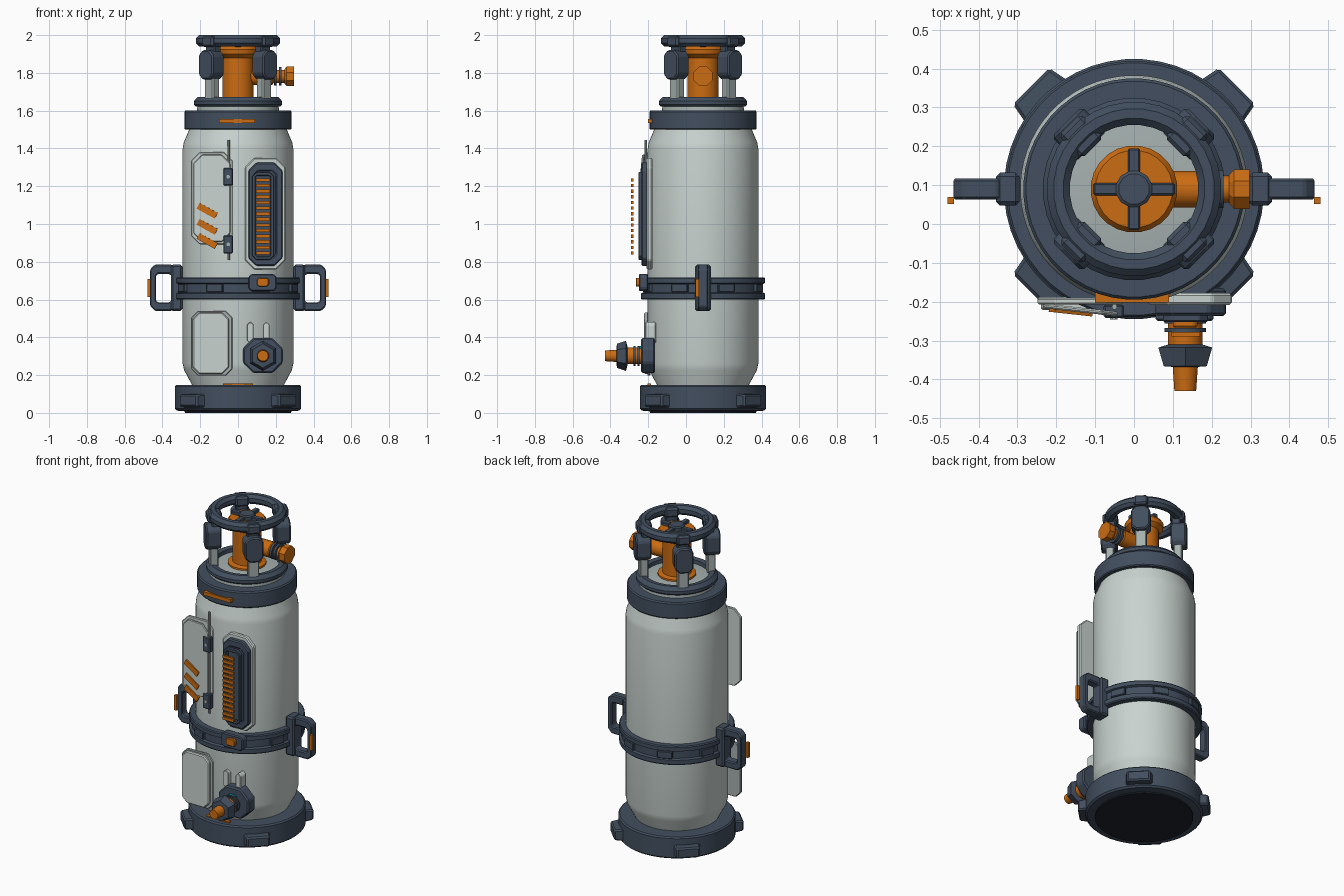
import bpy, bmesh, math
from mathutils import Matrix, Vector

if "Cube" in bpy.data.objects:
    bpy.data.objects.remove(bpy.data.objects["Cube"])

CY = 0.09  # the tank axis sits slightly behind the origin


def material(name, rgb):
    m = bpy.data.materials.new(name)
    m.diffuse_color = (*rgb, 1)
    m.use_nodes = True
    m.node_tree.nodes["Principled BSDF"].inputs["Base Color"].default_value = m.diffuse_color
    return m


PALE = material("pale_paint", (0.58, 0.65, 0.62))
GREY = material("grey_metal", (0.38, 0.44, 0.43))
DARK = material("dark_metal", (0.055, 0.078, 0.115))
BLACK = material("black_rubber", (0.012, 0.016, 0.025))
ORANGE = material("orange_paint", (0.60, 0.15, 0.006))
TEAL = material("teal_light", (0.0, 0.3, 0.35))


def finish(name, verts, faces, mat, matrix=Matrix(), bevel=0, smooth=False):
    me = bpy.data.meshes.new(name)
    me.from_pydata(verts, [], faces)
    me.transform(matrix)
    bm = bmesh.new()
    bm.from_mesh(me)
    bmesh.ops.recalc_face_normals(bm, faces=bm.faces)
    bm.to_mesh(me)
    bm.free()
    me.materials.append(mat)
    ob = bpy.data.objects.new(name, me)
    bpy.context.collection.objects.link(ob)
    if bevel:
        mod = ob.modifiers.new("bevel", 'BEVEL')
        mod.width, mod.segments = bevel, 1
    if smooth:
        bpy.ops.object.select_all(action='DESELECT')
        ob.select_set(True)
        bpy.context.view_layer.objects.active = ob
        bpy.ops.object.shade_smooth_by_angle(angle=math.radians(30))
    return ob


def lathe(name, profile, mat, segs=48, matrix=None, closed=False, smooth=True):
    """Revolve (radius, height) points; open profiles get end caps."""
    verts = [(r * math.cos(a), r * math.sin(a), z) for r, z in profile
             for a in (2 * math.pi * (i + 0.5) / segs for i in range(segs))]
    n = len(profile)
    faces = []
    for k in range(n if closed else n - 1):
        a, b = k * segs, ((k + 1) % n) * segs
        faces += [(a + i, a + (i + 1) % segs, b + (i + 1) % segs, b + i) for i in range(segs)]
    if not closed:
        faces += [tuple(range(segs)), tuple(range((n - 1) * segs, n * segs))]
    return finish(name, verts, faces, mat, matrix or Matrix.Translation((0, CY, 0)), smooth=smooth)


def torus(name, major, minor, z, mat, sides=8):
    prof = [(major + minor * math.cos(t), z + minor * math.sin(t))
            for t in (2 * math.pi * (i + 0.5) / sides for i in range(sides))]
    return lathe(name, prof, mat, 32, closed=True)


def box(name, c, size, mat, rot=Matrix(), bevel=0.0, taper=1.0):
    """Box centred at c; taper shrinks its +x end in y and z."""
    x, y, z = (s / 2 for s in size)
    v = [(sx * x, sy * y * (taper if sx > 0 else 1), sz * z * (taper if sx > 0 else 1))
         for sx in (-1, 1) for sy in (-1, 1) for sz in (-1, 1)]
    f = [(0, 1, 3, 2), (4, 6, 7, 5), (0, 4, 5, 1), (2, 3, 7, 6), (0, 2, 6, 4), (1, 5, 7, 3)]
    return finish(name, v, f, mat, Matrix.Translation(c) @ rot, bevel)


def outline(b, ch):
    x0, x1, z0, z1 = b
    return [(x0 + ch, z0), (x1 - ch, z0), (x1, z0 + ch), (x1, z1 - ch),
            (x1 - ch, z1), (x0 + ch, z1), (x0, z1 - ch), (x0, z0 + ch)]


def plate(name, bounds, ch, y0, y1, mat, bevel=0.006, hole=None, hole_ch=0.01, matrix=Matrix()):
    """Chamfered plate in the xz plane from y0 to y1, optionally with a hole."""
    loops = [[(x, y, z) for x, z in outline(bounds, ch)] for y in (y0, y1)]
    if hole:
        loops += [[(x, y, z) for x, z in outline(hole, hole_ch)] for y in (y1, y0)]
    n = len(loops)
    faces = []
    for k in range(n if hole else 1):
        a, b = k * 8, ((k + 1) % n) * 8
        faces += [(a + i, a + (i + 1) % 8, b + (i + 1) % 8, b + i) for i in range(8)]
    if not hole:
        faces += [tuple(range(8)), tuple(range(8, 16))]
    return finish(name, sum(loops, []), faces, mat, matrix, bevel)


def rot_z(a):
    return Matrix.Rotation(a, 4, 'Z')


def polar(a, r, z):
    return Vector((r * math.cos(a), CY + r * math.sin(a), z))


DIAGONALS = [math.pi / 4 + i * math.pi / 2 for i in range(4)]

# Tank body, base and collars
lathe("tank_body", [(0.24, 0.13), (0.245, 0.15), (0.285, 0.225), (0.293, 0.26), (0.293, 1.4),
                    (0.288, 1.43), (0.255, 1.51), (0.25, 1.54)], PALE, 64)
lathe("base_ring", [(0.28, 0.008), (0.325, 0.012), (0.335, 0.022), (0.335, 0.14), (0.327, 0.148),
                    (0.23, 0.148)], DARK)
lathe("base_underside", [(0.28, 0.0), (0.28, 0.012)], BLACK)
lathe("upper_collar", [(0.25, 1.5), (0.28, 1.5), (0.285, 1.506), (0.285, 1.594), (0.278, 1.602),
                       (0.2, 1.602)], DARK)
lathe("neck", [(0.22, 1.59), (0.215, 1.625), (0.19, 1.645), (0.1, 1.655)], GREY)
lathe("neck_ring", [(0.18, 1.625), (0.225, 1.622), (0.235, 1.632), (0.235, 1.65), (0.215, 1.672),
                    (0.185, 1.668)], DARK, 32, closed=True)
for a in DIAGONALS:
    box("base_foot", polar(a, 0.345, 0.065), (0.06, 0.155, 0.075), DARK, rot_z(a), 0.008, 0.85)

# Middle band with three ribs
lathe("middle_band", [(0.285, 0.6), (0.325, 0.6), (0.33, 0.606), (0.33, 0.632), (0.316, 0.638),
                      (0.316, 0.682), (0.33, 0.688), (0.33, 0.712), (0.325, 0.718), (0.285, 0.718)],
      DARK, closed=True)
for i in range(8):
    a = (i + 0.5) * math.pi / 4
    box("band_lug", polar(a, 0.315, 0.66), (0.026, 0.09, 0.045), DARK, rot_z(a), 0.004)

# Side handles
for s in (-1, 1):
    def span(a, b):
        return tuple(sorted((s * a, s * b)))
    plate("side_handle", (*span(0.325, 0.465), 0.54, 0.785), 0.025, 0.063, 0.117, DARK, 0.006,
          (*span(0.352, 0.435), 0.585, 0.735))
    box("handle_mount", (s * 0.325, CY, 0.662), (0.06, 0.085, 0.245), DARK, bevel=0.01)
    box("handle_marker", (s * 0.472, 0.06, 0.66), (0.016, 0.018, 0.095), ORANGE)

# Front buckle and orange trim marks
plate("buckle", (0.055, 0.205, 0.645, 0.735), 0.015, -0.25, -0.2, DARK)
plate("buckle_button", (0.1, 0.163, 0.67, 0.715), 0.01, -0.266, -0.24, ORANGE, 0.003)
box("collar_mark", (-0.005, -0.19, 1.546), (0.19, 0.024, 0.022), ORANGE)
box("base_mark", (0, -0.195, 0.148), (0.16, 0.02, 0.014), ORANGE)

# Vent panel with slats
plate("vent_backing", (0.037, 0.252, 0.758, 1.35), 0.05, -0.208, -0.178, PALE)
plate("vent_frame", (0.055, 0.235, 0.778, 1.325), 0.042, -0.235, -0.195, DARK, 0.006,
      (0.088, 0.2, 0.82, 1.28), 0.02)
plate("vent_inner", (0.08, 0.205, 0.81, 1.29), 0.02, -0.222, -0.19, DARK)
plate("vent_lip", (0.075, 0.19, 0.81, 1.275), 0.022, -0.252, -0.23, DARK, 0.003,
      (0.092, 0.173, 0.83, 1.255), 0.008)
for i in range(14):
    box("vent_slat", (0.133, -0.284, 0.846 + i * 0.0298), (0.074, 0.012, 0.017), ORANGE)

# Hinged door, rod, hinges and warning stripes
plate("door_frame", (-0.248, -0.028, 0.892, 1.38), 0.045, -0.207, -0.19, PALE, 0.004)
tilt = Matrix.Translation((-0.24, -0.21, 0)) @ rot_z(-0.11) @ Matrix.Translation((0.24, 0.21, 0))
plate("door_panel", (-0.235, -0.04, 0.905, 1.367), 0.045, -0.216, -0.204, PALE, 0.004, matrix=tilt)
lathe("door_rod", [(0.007, 0.81), (0.007, 1.445)], GREY, 8, Matrix.Translation((-0.05, -0.213, 0)))
for z in (0.892, 1.25):
    box("door_hinge", (-0.052, -0.225, z), (0.052, 0.034, 0.094), DARK, bevel=0.005)
    lathe("hinge_bolt", [(0.01, 0), (0.01, 0.006)], GREY, 8,
          Matrix.Translation((-0.052, -0.24, z)) @ Matrix.Rotation(math.pi / 2, 4, 'X'))
for z in (1.07, 0.985, 0.91):
    box("warning_stripe", (-0.163, -0.226, z), (0.11, 0.012, 0.034), ORANGE,
        rot_z(-0.11) @ Matrix.Rotation(math.radians(29), 4, 'Y'))

# Lower access panel and guide lugs
plate("lower_panel_frame", (-0.248, -0.03, 0.197, 0.54), 0.035, -0.205, -0.188, GREY, 0.004)
plate("lower_panel", (-0.24, -0.048, 0.205, 0.532), 0.035, -0.222, -0.2, PALE, 0.006)
for x in (0.065, 0.15):
    plate("guide_lug", (x - 0.018, x + 0.018, 0.37, 0.48), 0.014, -0.215, -0.16, PALE, 0.003)

# Front drain valve, revolved about the -y direction
FRONT = Matrix.Translation((0.132, 0, 0.302)) @ Matrix.Rotation(math.pi / 2, 4, 'X')
plate("drain_block", (0.027, 0.237, 0.21, 0.397), 0.055, -0.237, -0.165, DARK, 0.008)
lathe("drain_pipe", [(0.045, 0.2), (0.045, 0.33)], ORANGE, 16, FRONT)
for y in (0.246, 0.268):
    lathe("drain_collar", [(0.054, y), (0.054, y + 0.01)], DARK, 16, FRONT)
lathe("drain_nut", [(0.05, 0.31), (0.08, 0.318), (0.064, 0.366), (0.035, 0.368)], DARK, 6, FRONT,
      smooth=False)
lathe("drain_tip", [(0.034, 0.36), (0.029, 0.43)], ORANGE, 12, FRONT)
box("drain_light", (0.132, -0.242, 0.348), (0.05, 0.014, 0.014), TEAL)

# Top valve stem, hand cross and side outlet
lathe("valve_stem", [(0.11, 1.645), (0.11, 1.665), (0.084, 1.672), (0.084, 1.88), (0.108, 1.9),
                     (0.112, 1.925), (0.1, 1.942)], ORANGE, 24)
for k in range(2):
    box("valve_cross", (0, CY, 1.947), (0.21, 0.032, 0.025), DARK, rot_z(k * math.pi / 2), 0.004)
lathe("valve_hub", [(0.048, 1.93), (0.048, 1.962), (0.04, 1.968)], DARK, 12)
SIDE = Matrix.Translation((0, CY, 1.782)) @ Matrix.Rotation(math.pi / 2, 4, 'Y')
lathe("outlet_pipe", [(0.048, 0.05), (0.048, 0.18), (0.035, 0.19), (0.035, 0.25)], ORANGE, 16, SIDE)
for x in (0.19, 0.216):
    lathe("outlet_ring", [(0.05, x), (0.05, x + 0.014)], DARK, 16, SIDE)
lathe("outlet_cap", [(0.04, 0.245), (0.055, 0.258), (0.055, 0.297)], ORANGE, 8, SIDE, smooth=False)

# Guard cage: posts, blocks and top ring
for a in DIAGONALS:
    box("guard_post", polar(a, 0.195, 1.73), (0.05, 0.065, 0.15), GREY, rot_z(a), 0.006)
    turn = Matrix.Translation(polar(a, 0.2, 0)) @ rot_z(a + math.pi / 2)
    plate("guard_block", (-0.055, 0.055, 1.765, 1.92), 0.028, -0.045, 0.045, DARK, 0.008, matrix=turn)
    box("guard_strut", polar(a, 0.185, 1.93), (0.05, 0.07, 0.06), DARK, rot_z(a), 0.006)
    box("ring_clip", polar(a, 0.192, 1.966), (0.085, 0.08, 0.058), DARK, rot_z(a), 0.01)
torus("guard_ring", 0.195, 0.032, 1.97, DARK)
